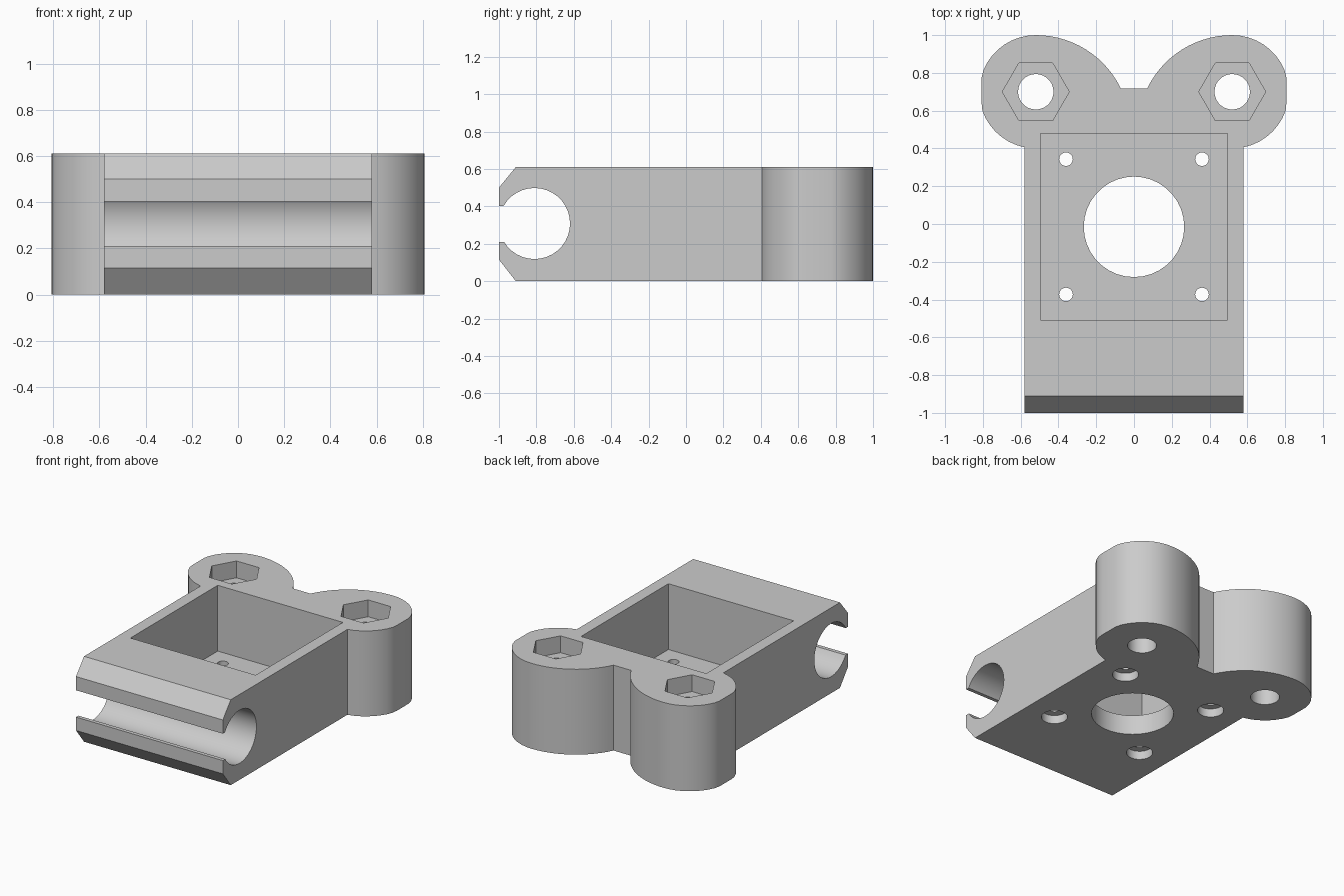
import bpy
import bmesh
from math import sin, cos, radians, asin, acos, degrees
from mathutils import Vector

if "Cube" in bpy.data.objects:
    bpy.data.objects.remove(bpy.data.objects["Cube"], do_unlink=True)

HEIGHT, HALF_WIDTH, LIMIT = 0.61, 0.58, 0.807
EAR = (0.52, 0.70)      # lug bolt centre
MID_Y = -0.015          # centre of the motor pocket
FLOOR = 0.14            # pocket floor height

grey = bpy.data.materials.new("plain_grey")
grey.use_nodes = True
colour = (0.6, 0.6, 0.6, 1)
grey.diffuse_color = colour
grey.node_tree.nodes["Principled BSDF"].inputs["Base Color"].default_value = colour


def arc(cx, cy, r, a0, a1, n):
    steps = [radians(a0 + (a1 - a0) * i / n) for i in range(n + 1)]
    return [(cx + r * cos(a), cy + r * sin(a)) for a in steps]


def circle(cx, cy, r, n=32):
    return arc(cx, cy, r, 0, 360, n)[:-1]


def prism(name, points, low, high, axis="Z"):
    """Extrude a 2D outline along Z (points are x, y) or X (points are y, z)."""
    bm = bmesh.new()
    place = (lambda p: (p[0], p[1], low)) if axis == "Z" else (lambda p: (low, p[0], p[1]))
    face = bm.faces.new([bm.verts.new(place(p)) for p in points])
    moved = bmesh.ops.extrude_face_region(bm, geom=[face])["geom"]
    step = Vector((0, 0, high - low)) if axis == "Z" else Vector((high - low, 0, 0))
    bmesh.ops.translate(bm, vec=step, verts=[v for v in moved if isinstance(v, bmesh.types.BMVert)])
    bmesh.ops.recalc_face_normals(bm, faces=bm.faces)
    mesh = bpy.data.meshes.new(name)
    bm.to_mesh(mesh)
    bm.free()
    mesh.materials.append(grey)
    obj = bpy.data.objects.new(name, mesh)
    bpy.context.collection.objects.link(obj)
    return obj


def cut(points, low, high, axis="Z"):
    cutter = prism("cutter", points, low, high, axis)
    cutter.hide_render = True
    mod = body.modifiers.new("cut", "BOOLEAN")
    mod.operation, mod.solver, mod.object = "DIFFERENCE", "EXACT", cutter
    bpy.context.view_layer.objects.active = body
    bpy.ops.object.modifier_apply(modifier=mod.name)
    bpy.data.objects.remove(cutter, do_unlink=True)


def rectangle(x0, x1, y0, y1):
    return [(x0, y0), (x1, y0), (x1, y1), (x0, y1)]


# Body outline: straight block, round lugs with flattened outer sides, sweeping webs
r_lug, r_web = 0.3, 0.5
start = -degrees(acos((HALF_WIDTH - EAR[0]) / r_lug))
end = 180 - degrees(acos((EAR[0] - 0.07) / r_web))
half = [(HALF_WIDTH, -1)]
half += [(min(x, LIMIT), y) for x, y in arc(*EAR, r_lug, start, 90, 20)]
half += arc(EAR[0], 1 - r_web, r_web, 90, end, 14)[1:]
# Drop repeated points along the flattened side
flat = [p for p in half if p[0] == LIMIT]
half = [p for p in half if p not in flat[1:-1]]
outline = half + [(-x, y) for x, y in reversed(half)]
body = prism("mount_body", outline, 0, HEIGHT)

# Front clamp: chamfers, mouth slot and rod bore
cut([(-0.91, HEIGHT), (-1.0, 0.5), (-1.1, 0.5), (-1.1, 0.7), (-0.91, 0.7)], -1, 1, "X")
cut([(-0.91, 0), (-1.0, 0.115), (-1.1, 0.115), (-1.1, -0.1), (-0.91, -0.1)], -1, 1, "X")
cut(rectangle(-1.1, -0.85, 0.21, 0.402), -1, 1, "X")
cut(circle(-0.81, 0.308, 0.19, 36), -1, 1, "X")

# Square pocket and central opening
cut(rectangle(-0.495, 0.495, MID_Y - 0.493, MID_Y + 0.493), FLOOR, 1)
cut(circle(0, MID_Y, 0.266, 36), -0.1, 0.3)

# Floor screw holes, counterbored from below
for sx in (-1, 1):
    for sy in (-1, 1):
        x, y = sx * 0.36, MID_Y + sy * 0.358
        cut(circle(x, y, 0.036, 20), -0.1, 0.3)
        cut(circle(x, y, 0.085, 24), -0.1, 0.06)

# Lug bolt holes with hexagonal nut recesses
for sx in (-1, 1):
    x, y = sx * EAR[0], EAR[1]
    cut(circle(x, y, 0.094, 28), -0.1, 0.7)
    cut(circle(x, y, 0.177, 6), HEIGHT - 0.12, 0.7)

bpy.ops.object.select_all(action="DESELECT")
body.select_set(True)
bpy.context.view_layer.objects.active = body
bpy.ops.object.shade_smooth_by_angle(angle=radians(30))
